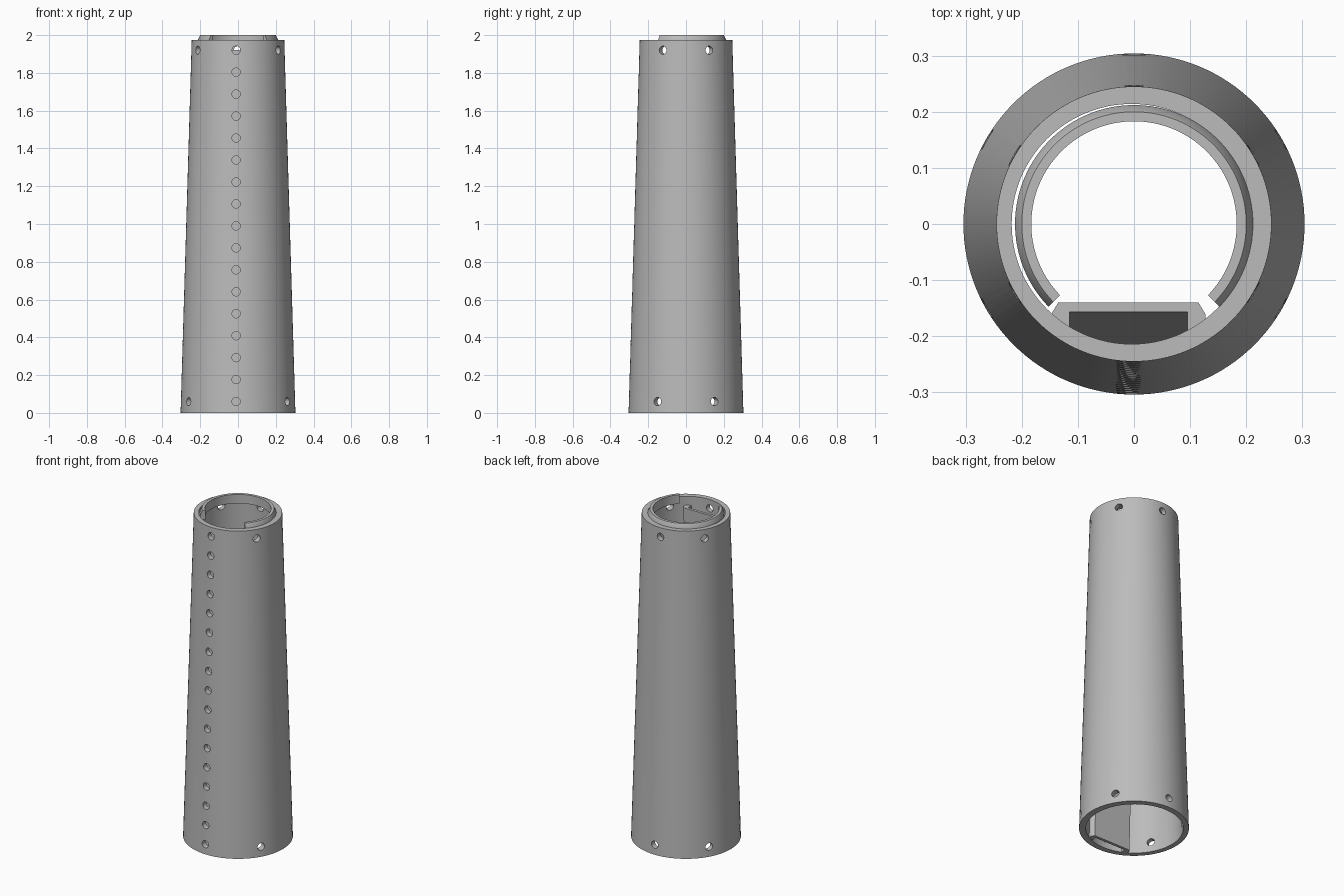
import bpy, bmesh, math
from mathutils import Matrix, Vector

cube = bpy.data.objects.get("Cube")
if cube:
    bpy.data.objects.remove(cube)

GREY = (0.5, 0.5, 0.5, 1)
grey = bpy.data.materials.new("plain grey")
grey.use_nodes = True
grey.diffuse_color = GREY
grey.node_tree.nodes["Principled BSDF"].inputs["Base Color"].default_value = GREY


def finish(name, bm):
    bmesh.ops.recalc_face_normals(bm, faces=bm.faces)
    mesh = bpy.data.meshes.new(name)
    bm.to_mesh(mesh)
    bm.free()
    mesh.materials.append(grey)
    obj = bpy.data.objects.new(name, mesh)
    bpy.context.collection.objects.link(obj)
    return obj


def loft(name, rings, closed):
    """Skin a list of equal cross-sections; cap the ends when open."""
    bm = bmesh.new()
    rows = [[bm.verts.new(p) for p in ring] for ring in rings]
    n = len(rows[0])
    for i in range(len(rows) if closed else len(rows) - 1):
        a, b = rows[i], rows[(i + 1) % len(rows)]
        for j in range(n):
            k = (j + 1) % n
            bm.faces.new((a[j], a[k], b[k], b[j]))
    if not closed:
        bm.faces.new(rows[0])
        bm.faces.new(rows[-1])
    return finish(name, bm)


def revolve(name, profile, start, end, steps):
    """Revolve (radius, height, x offset) points about the vertical axis."""
    closed = end - start >= 360
    rings = []
    for i in range(steps if closed else steps + 1):
        a = math.radians(start + (end - start) * i / steps)
        rings.append([(r * math.cos(a) + dx, r * math.sin(a), z) for r, z, dx in profile])
    return loft(name, rings, closed)


def smooth(obj):
    bpy.ops.object.select_all(action='DESELECT')
    obj.select_set(True)
    bpy.context.view_layer.objects.active = obj
    bpy.ops.object.shade_smooth_by_angle(angle=math.radians(30))


# Tapered hollow body, with a slightly offset bore
body = revolve("tapered_tube", [(0.304, 0, 0), (0.245, 1.975, 0),
                                (0.214, 1.975, -0.004), (0.27, 0, -0.004)], 0, 360, 128)

# Split collar with a chamfered top edge
collar = revolve("split_collar", [(0.183, 1.945, 0), (0.212, 1.945, 0), (0.212, 1.975, 0),
                                  (0.2, 2, 0), (0.183, 2, 0)], -44, 224, 96)

# Cable channel leaning along the front wall
CX = -0.01
half = [(0.125, -0.14), (0.137, -0.16), (0.137, -0.175), (0.105, -0.19), (0.105, -0.157)]
section = half + [(-x, y) for x, y in reversed(half)]
channel = loft("cable_channel", [[(x + CX, y + shift, z) for x, y in section]
                                 for z, shift in ((0, -0.06), (1.92, 0))], False)

# Hole cutters: a front row, and bolt holes near both ends
LOW, HIGH, ROW = 0.06, 1.92, 17
bm = bmesh.new()


def drill(angle, z, dx=0):
    d = Vector((math.cos(angle), math.sin(angle), 0))
    place = Matrix.Translation(d * 0.25 + Vector((dx, 0, z))) @ d.to_track_quat('Z', 'Y').to_matrix().to_4x4()
    bmesh.ops.create_cone(bm, cap_ends=True, segments=24, radius1=0.022,
                          radius2=0.022, depth=0.2, matrix=place)


for i in range(ROW):
    drill(math.radians(-90), LOW + (HIGH - LOW) * i / (ROW - 1), CX)
for z in (LOW, HIGH):
    for degrees in (-30, 30, 90, 150, 210):
        drill(math.radians(degrees), z)
cutter = finish("hole_cutter", bm)
cutter.hide_render = True

cut = body.modifiers.new("holes", 'BOOLEAN')
cut.operation = 'DIFFERENCE'
cut.solver = 'EXACT'
cut.object = cutter
bpy.context.view_layer.objects.active = body
bpy.ops.object.modifier_apply(modifier=cut.name)
bpy.data.objects.remove(cutter)

for obj in (body, collar):
    smooth(obj)
